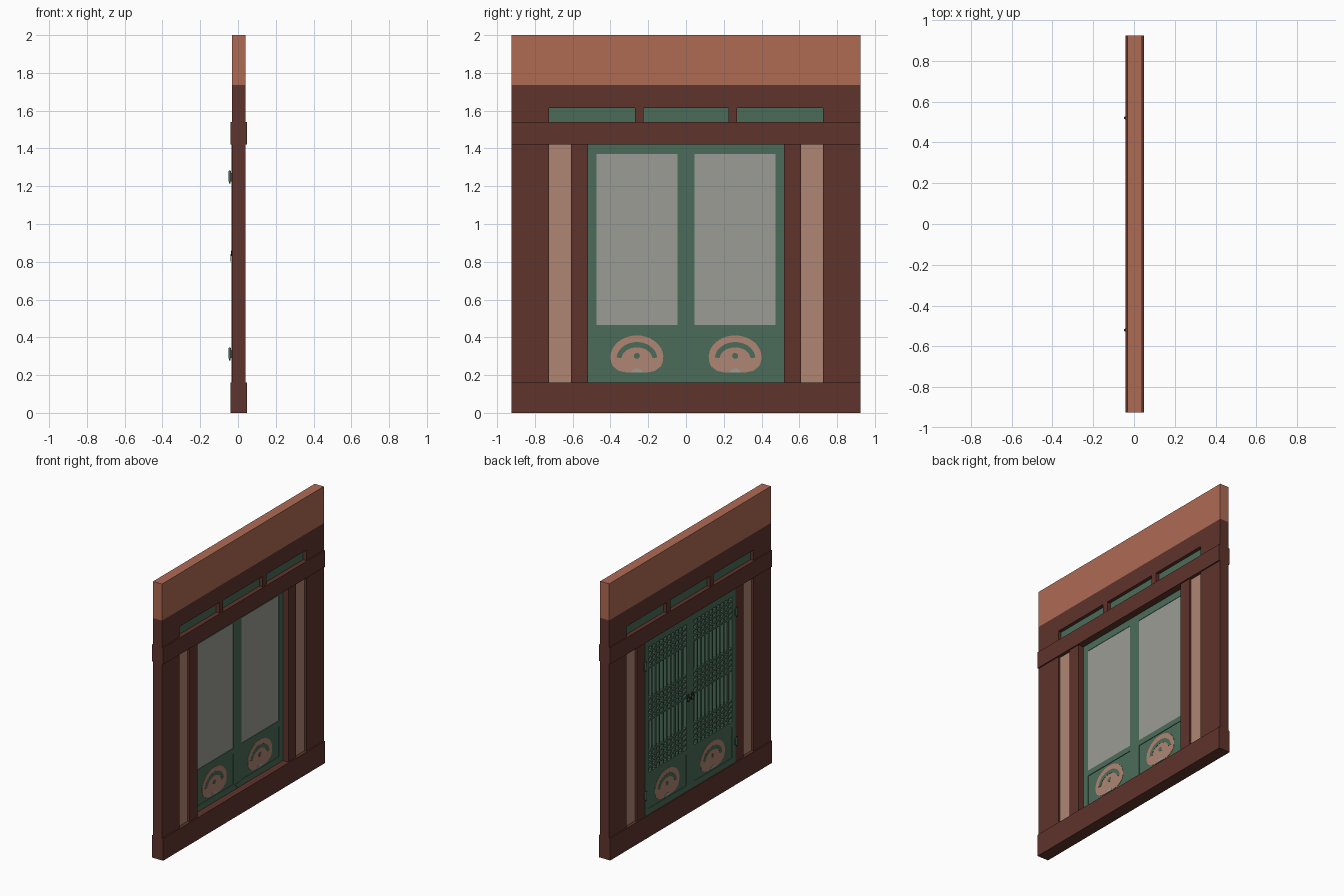
import bpy, bmesh, math
from mathutils import Matrix

if "Cube" in bpy.data.objects:
    bpy.data.objects.remove(bpy.data.objects["Cube"])


def mat(name, hexcol):
    c = [int(hexcol[i:i + 2], 16) / 255 for i in (0, 2, 4)]
    m = bpy.data.materials.new(name)
    m.diffuse_color = [*[v / 12.92 if v < 0.04045 else ((v + 0.055) / 1.055) ** 2.4 for v in c], 1]
    m.use_nodes = True
    m.node_tree.nodes["Principled BSDF"].inputs["Base Color"].default_value = m.diffuse_color
    return m


ORANGE = mat("orange_wood", "AF6B54")
BROWN = mat("dark_brown_wood", "5E342B")
GREEN = mat("green_paint", "4B6C59")
PAPER = mat("grey_paper", "9B9C95")
TAN = mat("tan_plaster", "AF8573")
METAL = mat("dark_metal", "2B302D")


def finish(name, bm, m):
    bmesh.ops.recalc_face_normals(bm, faces=bm.faces)
    me = bpy.data.meshes.new(name)
    bm.to_mesh(me)
    bm.free()
    me.materials.append(m)
    ob = bpy.data.objects.new(name, me)
    bpy.context.collection.objects.link(ob)
    return ob


def boxes(name, m, *specs):
    """Each spec is (x0, x1, y0, y1, z0, z1)."""
    bm = bmesh.new()
    for x0, x1, y0, y1, z0, z1 in specs:
        mx = Matrix.Translation(((x0 + x1) / 2, (y0 + y1) / 2, (z0 + z1) / 2))
        bmesh.ops.create_cube(bm, size=1, matrix=mx @ Matrix.Diagonal((x1 - x0, y1 - y0, z1 - z0, 1)))
    return finish(name, bm, m)


def plate(name, m, pts, x0, x1):
    """Extrude a (y, z) outline along x."""
    bm = bmesh.new()
    f = bm.faces.new([bm.verts.new((x0, y, z)) for y, z in pts])
    r = bmesh.ops.extrude_face_region(bm, geom=[f])
    for v in r["geom"]:
        if isinstance(v, bmesh.types.BMVert):
            v.co.x = x1
    return finish(name, bm, m)


def arc(cy, cz, ry, rz, a0, a1, n):
    return [(cy + ry * math.cos(math.radians(a0 + (a1 - a0) * i / n)),
             cz + rz * math.sin(math.radians(a0 + (a1 - a0) * i / n))) for i in range(n + 1)]


def cyl(name, m, r, h, loc, axis='Z', n=12):
    bm = bmesh.new()
    rot = Matrix.Rotation(math.pi / 2, 4, 'Y') if axis == 'X' else Matrix()
    bmesh.ops.create_cone(bm, cap_ends=True, segments=n, radius1=r, radius2=r, depth=h,
                          matrix=Matrix.Translation(loc) @ rot)
    return finish(name, bm, m)


B, F = -0.033, 0.039      # back and front planes of the timber frame

# Horizontal timbers
boxes("top_beam", ORANGE, (B, F, -.925, .925, 1.735, 2))
boxes("lintel", BROWN, (B, F, -.925, .925, 1.615, 1.735))
boxes("middle_rail", BROWN, (-.041, .048, -.925, .925, 1.42, 1.54))
boxes("sill", BROWN, (-.041, .048, -.925, .925, 0, .16))

# Transom mullions and panels
boxes("transom_mullions", BROWN, *[(B, F, s - .022, s + .022, 1.54, 1.615) for s in (-.247, .247)])
boxes("transom_panels", GREEN, (-.010, .014, -.725, -.269, 1.54, 1.615),
      (-.010, .014, -.225, .225, 1.54, 1.615), (-.010, .014, .269, .725, 1.54, 1.615))

for s, side in ((-1, "left"), (1, "right")):
    def sp(x0, x1, a, b, z0, z1):
        return (x0, x1, min(s * a, s * b), max(s * a, s * b), z0, z1)

    # Posts and plaster infill
    boxes(side + "_outer_post_lower", BROWN, sp(B, F, .725, .925, .16, 1.42))
    boxes(side + "_outer_post_upper", BROWN, sp(B, F, .725, .925, 1.54, 1.615))
    boxes(side + "_door_post", BROWN, sp(B, F, .52, .61, .16, 1.42))
    boxes(side + "_plaster_panel", TAN, sp(-.018, .024, .61, .725, .16, 1.42))

    # Door leaf frame
    D0, D1 = -.034, -.004
    boxes(side + "_door_stiles", GREEN, sp(D0, D1, 0, .045, .16, 1.42), sp(D0, D1, .475, .52, .16, 1.42))
    boxes(side + "_door_rails", GREEN, *[sp(D0, D1, .045, .475, a, b)
                                         for a, b in ((.16, .203), (.425, .465), (1.37, 1.42))])
    boxes(side + "_paper", PAPER, sp(-.010, -.007, .045, .475, .465, 1.37))

    # Lattice: even uprights with three groups of cross bars
    boxes(side + "_lattice_uprights", GREEN,
          *[sp(-.031, -.010, .045 + .043 * i - .007, .045 + .043 * i + .007, .465, 1.37) for i in range(1, 10)])
    rows = [1.335 - .038 * i for i in range(4)] + [.917 + .038 * i for i in range(-2, 3)] \
        + [.5 + .038 * i for i in range(4)]
    boxes(side + "_lattice_crossbars", GREEN,
          *[sp(-.0325, -.010, .045, .475, z - .007, z + .007) for z in rows])

    # Lower panel with painted flower on both faces
    boxes(side + "_lower_panel", GREEN, sp(-.030, -.008, .045, .475, .203, .425))
    cy, cz = s * .26, .295
    flower = arc(cy, cz, .14, .115, -25, 205, 24) + [(cy - .095, .222), (cy - .05, .213),
                                                    (cy + .05, .213), (cy + .095, .222)]
    band = arc(cy, cz - .01, .108, .09, 5, 175, 18) + arc(cy, cz - .01, .082, .062, 175, 5, 18)
    for face, x, d in (("front", -.008, 1), ("back", -.030, -1)):
        tag = f"{side}_{face}_flower_"
        plate(tag + "petals", TAN, flower, x, x + d * .002)
        plate(tag + "band", GREEN, band, x, x + d * .003)
        plate(tag + "centre", GREEN, arc(cy, .302, .016, .016, 0, 330, 11), x, x + d * .003)
        plate(tag + "base", PAPER, arc(cy, .213, .03, .022, 0, 180, 8), x, x + d * .003)

    # Hinges
    for lvl, z in (("lower", .312), ("upper", 1.248)):
        boxes(f"{side}_{lvl}_hinge_leaf", GREEN, sp(-.038, -.033, .505, .535, z - .022, z + .022))
        cyl(f"{side}_{lvl}_hinge_barrel", GREEN, .007, .056, (-.043, s * .52, z + .004))
        cyl(f"{side}_{lvl}_hinge_pin", METAL, .004, .068, (-.043, s * .52, z))

    # Pull ring on a round rose
    cyl(side + "_pull_rose", METAL, .014, .004, (-.0355, s * .024, .845), 'X')
    ring = arc(s * .024, .822, .02, .02, 0, 360, 16) + arc(s * .024, .822, .014, .014, 360, 0, 16)
    bm = bmesh.new()
    n = 17
    vs = [[bm.verts.new((x, y, z)) for y, z in ring] for x in (-.040, -.036)]
    for i in range(n - 1):
        j, k = 2 * n - 1 - i, 2 * n - 2 - i
        for v in vs:
            bm.faces.new((v[i], v[i + 1], v[k], v[j]))
        bm.faces.new((vs[0][i], vs[0][i + 1], vs[1][i + 1], vs[1][i]))
        bm.faces.new((vs[0][j], vs[0][k], vs[1][k], vs[1][j]))
    bmesh.ops.remove_doubles(bm, verts=bm.verts, dist=1e-5)
    finish(side + "_pull_ring", bm, METAL)

# Small pointed door stop at the sill
plate("door_stop", GREEN, [(-.035, .197), (.035, .197), (0, .161)], -.004, -.001)
